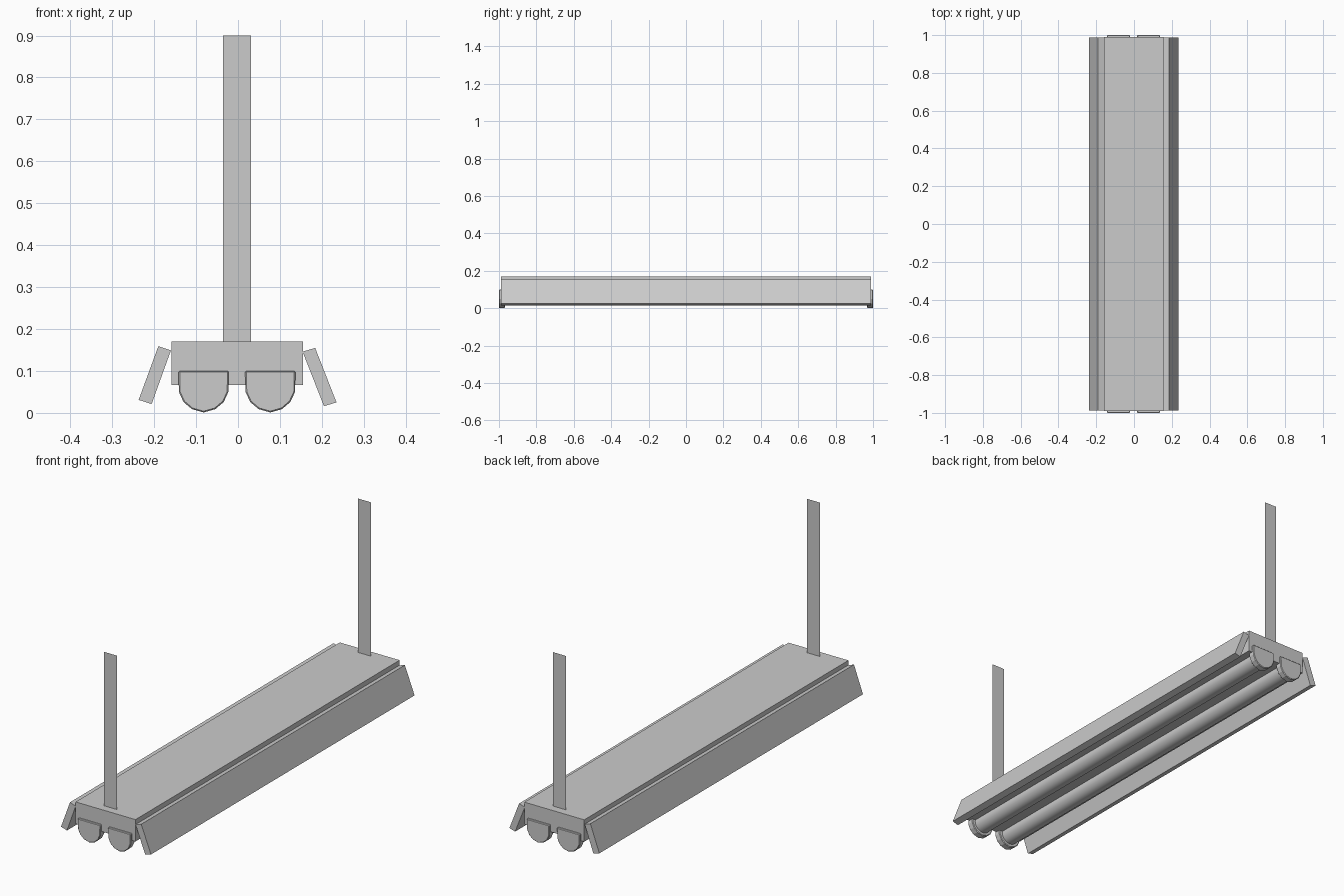
import bpy, bmesh, math

if "Cube" in bpy.data.objects:
    bpy.data.objects.remove(bpy.data.objects["Cube"])

def prism(name, profile, y0, y1):
    """Extrude an (x, z) outline from y0 to y1."""
    bm = bmesh.new()
    a = [bm.verts.new((x, y0, z)) for x, z in profile]
    b = [bm.verts.new((x, y1, z)) for x, z in profile]
    n = len(profile)
    bm.faces.new(a)
    bm.faces.new(b[::-1])
    for i in range(n):
        j = (i + 1) % n
        bm.faces.new((a[i], b[i], b[j], a[j]))
    bmesh.ops.recalc_face_normals(bm, faces=bm.faces)
    me = bpy.data.meshes.new(name)
    bm.to_mesh(me)
    bm.free()
    ob = bpy.data.objects.new(name, me)
    bpy.context.collection.objects.link(ob)
    return ob

# Housing
prism("housing", [(-.159, .066), (.155, .066), (.155, .17), (-.159, .17)], -.99, .99)

# Tilted side reflectors
prism("reflector_right", [(.154, .146), (.184, .155), (.235, .025), (.205, .016)], -.988, .988)
prism("reflector_left", [(-.160, .149), (-.190, .159), (-.237, .031), (-.206, .021)], -.988, .988)

# Flat hanging straps (single sheets)
for label, y in (("front", -.952), ("back", .952)):
    me = bpy.data.meshes.new("hanging_strap_" + label)
    me.from_pydata([(-.036, y, .17), (.031, y, .17), (.031, y, .9), (-.036, y, .9)],
                   [], [(0, 1, 2, 3)])
    bpy.context.collection.objects.link(bpy.data.objects.new(me.name, me))

# Lamp tubes with D-shaped end sockets
half = [(.060, .100), (.059, .050), (.048, .026), (.028, .009), (0, .001)]
for side, cx in (("left", -.082), ("right", .077)):
    outline = half + [(-x, z) for x, z in half[-2::-1]]
    for label, s in (("front", -1), ("back", 1)):
        cap = prism(f"socket_{side}_{label}", [(cx + x, z) for x, z in outline], s * 1.0, s * .968)
        bev = cap.modifiers.new("edge", 'BEVEL')
        bev.width = .003
        bev.segments = 1
        bev.limit_method = 'ANGLE'
        bev.angle_limit = math.radians(60)
    bpy.ops.mesh.primitive_cylinder_add(vertices=20, radius=.043, depth=1.95,
                                        location=(cx, 0, .059), rotation=(math.pi / 2, 0, 0))
    tube = bpy.context.object
    tube.name = "lamp_tube_" + side
    bpy.ops.object.shade_smooth_by_angle()
